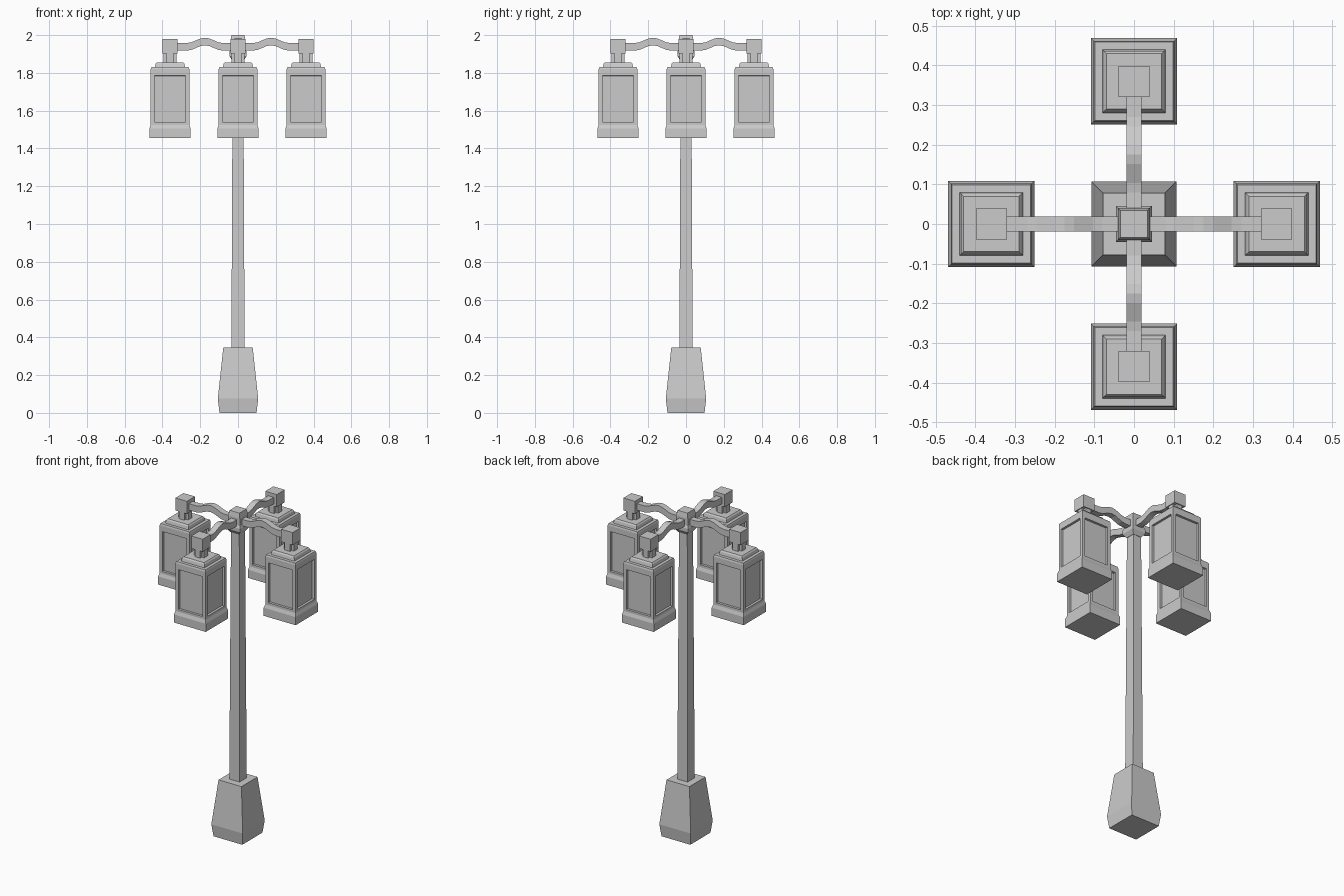
import bpy, bmesh
from math import pi, cos
from mathutils import Matrix

if "Cube" in bpy.data.objects:
    bpy.data.objects.remove(bpy.data.objects["Cube"])


def finish(name, bm, angle=0.0):
    bmesh.ops.recalc_face_normals(bm, faces=bm.faces)
    bm.transform(Matrix.Rotation(angle, 4, 'Z'))
    me = bpy.data.meshes.new(name)
    bm.to_mesh(me)
    bm.free()
    ob = bpy.data.objects.new(name, me)
    bpy.context.collection.objects.link(ob)
    return ob


def skin(bm, rings):
    """Bridge successive four-point rings and cap both ends."""
    loops = [[bm.verts.new(p) for p in r] for r in rings]
    sides = []
    for a, b in zip(loops, loops[1:]):
        sides.append([bm.faces.new((a[i], a[(i + 1) % 4], b[(i + 1) % 4], b[i]))
                      for i in range(4)])
    bm.faces.new(loops[0])
    bm.faces.new(loops[-1])
    return sides


def square(h, z, x=0.0, hy=None):
    hy = h if hy is None else hy
    return [(x - h, -hy, z), (x + h, -hy, z), (x + h, hy, z), (x - h, hy, z)]


def stack(bm, profile, x=0.0):
    """Square column from (half width, z) pairs."""
    return skin(bm, [square(h, z, x) for h, z in profile])


# Plinth, tapered pole and cap
for name, profile in {
    "base_plinth": [(0.098, 0), (0.107, 0.075), (0.078, 0.345)],
    "pole": [(0.035, 0.34), (0.028, 1.88)],
    "pole_cap": [(0.030, 1.865), (0.046, 1.89), (0.046, 1.91), (0.040, 1.925),
                 (0.040, 1.97), (0.034, 2.0)],
}.items():
    bm = bmesh.new()
    stack(bm, profile)
    finish(name, bm)

R = 0.36  # lantern distance from the pole
for k, side in enumerate(("right", "back", "left", "front")):
    ang = k * pi / 2

    # Arched arm
    xs = [0.0, 0.08] + [0.08 + 0.19 * i / 8 for i in range(1, 8)] + [0.27, R - 0.02]
    rings = []
    for x in xs:
        t = min(max((x - 0.08) / 0.19, 0), 1)
        z = 1.938 + 0.028 * (0.5 - 0.5 * cos(2 * pi * t))
        rings.append([(x, -0.019, z - 0.02), (x, 0.019, z - 0.02),
                      (x, 0.019, z + 0.02), (x, -0.019, z + 0.02)])
    bm = bmesh.new()
    skin(bm, rings)
    finish("arm_" + side, bm, ang)

    # Knob on a cross-shaped neck
    bm = bmesh.new()
    stack(bm, [(0.039, 1.903), (0.039, 1.98)], R)
    for hx, hy in ((0.034, 0.018), (0.018, 0.034)):
        skin(bm, [square(hx, 1.85, R, hy), square(hx, 1.91, R, hy)])
    finish("lantern_hanger_" + side, bm, ang)

    # Lantern with stepped roof, flared foot and recessed panes
    bm = bmesh.new()
    sides = stack(bm, [(0.109, 1.455), (0.109, 1.505), (0.102, 1.525), (0.102, 1.82),
                       (0.099, 1.83), (0.080, 1.83), (0.076, 1.848), (0.070, 1.856)], R)
    bmesh.ops.recalc_face_normals(bm, faces=bm.faces)
    for f in sides[2]:
        c = f.calc_center_median()
        c.z = 1.6625
        bmesh.ops.inset_individual(bm, faces=[f], thickness=0.028)
        for v in f.verts:
            v.co.z = 1.785 if v.co.z > c.z else 1.54
        n = f.normal.copy()
        bmesh.ops.inset_individual(bm, faces=[f], thickness=0.0005)
        bmesh.ops.translate(bm, verts=f.verts, vec=-n * 0.014)
    finish("lantern_" + side, bm, ang)
